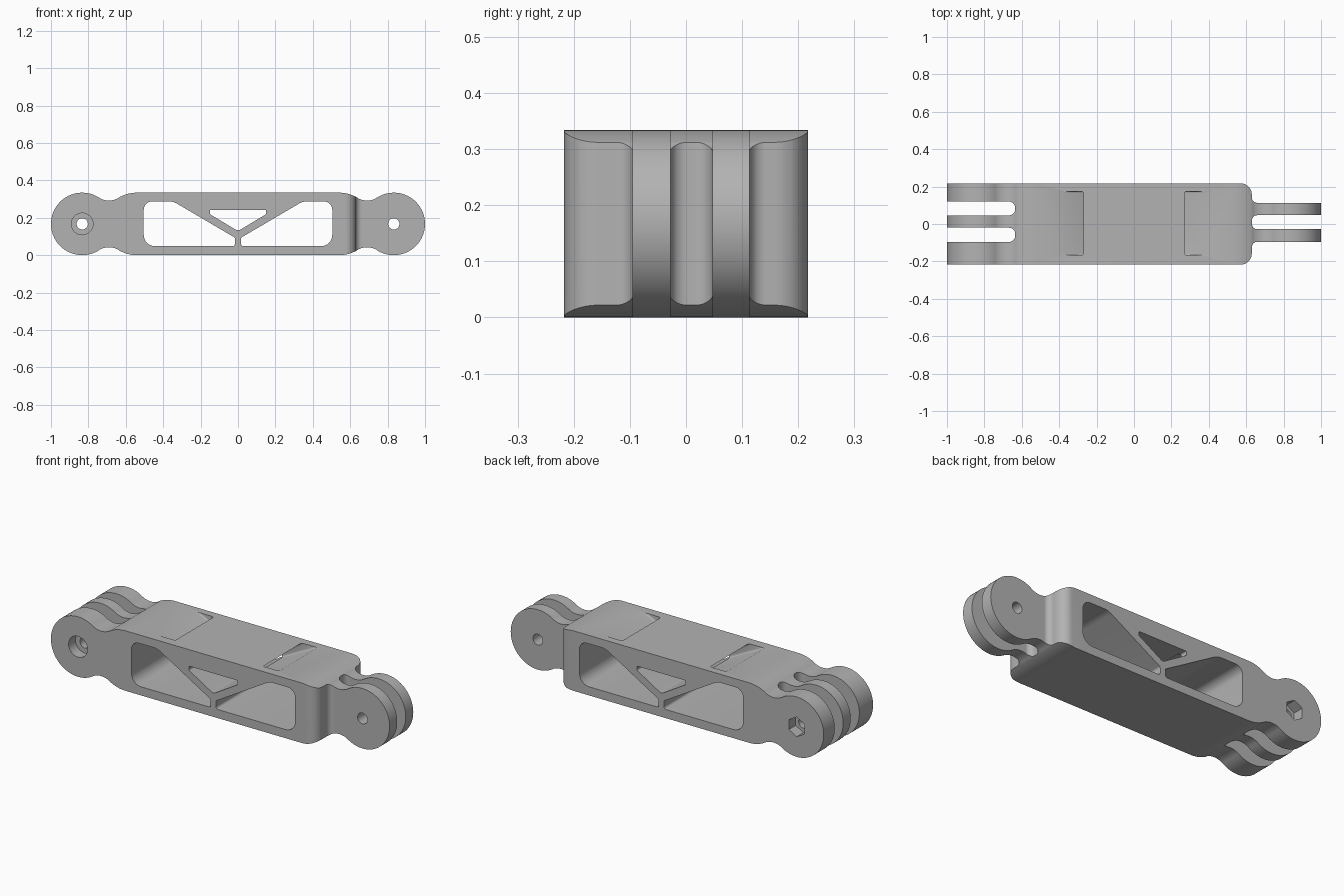
import bpy, bmesh, math
from mathutils import Vector

cube = bpy.data.objects.get("Cube")
if cube:
    bpy.data.objects.remove(cube, do_unlink=True)

MID = 0.167      # height of the bolt axis
PIVOT = 0.833    # distance of each bolt axis from the centre
HALF = 0.217     # half of the body width

grey = bpy.data.materials.new("grey plastic")
grey.use_nodes = True
grey.diffuse_color = (0.45, 0.45, 0.45, 1)
grey.node_tree.nodes["Principled BSDF"].inputs["Base Color"].default_value = (0.45, 0.45, 0.45, 1)


def arc(cx, cz, r, a0, a1, n):
    """Points on an arc, angles in radians."""
    return [(cx + r * math.cos(a0 + (a1 - a0) * i / n),
             cz + r * math.sin(a0 + (a1 - a0) * i / n)) for i in range(n + 1)]


def rounded(corners, n=8):
    """Polygon from (x, y, radius) corners, each rounded with a tangent arc."""
    out = []
    for i, (x, y, r) in enumerate(corners):
        p = Vector((x, y))
        if r == 0:
            out.append((x, y))
            continue
        u = (Vector(corners[i - 1][:2]) - p).normalized()
        v = (Vector(corners[(i + 1) % len(corners)][:2]) - p).normalized()
        half = math.acos(u.dot(v)) / 2
        c = p + (u + v).normalized() * r / math.sin(half)
        a, b = p + u * r / math.tan(half) - c, p + v * r / math.tan(half) - c
        a0 = math.atan2(a.y, a.x)
        turn = (math.atan2(b.y, b.x) - a0 + math.pi) % (2 * math.pi) - math.pi
        out += arc(c.x, c.y, r, a0, a0 + turn, n)
    return out


def prism(name, outline, lo, hi, axis="y", bevel=0):
    """Closed prism along y (outline in x, z) or along z (outline in x, y)."""
    bm = bmesh.new()
    place = (lambda a, b, t: (a, t, b)) if axis == "y" else (lambda a, b, t: (a, b, t))
    low, high = [[bm.verts.new(place(a, b, t)) for a, b in outline] for t in (lo, hi)]
    bm.faces.new(low[::-1])
    bm.faces.new(high)
    for i in range(len(outline)):
        bm.faces.new((low[i - 1], low[i], high[i], high[i - 1]))
    bm.normal_update()
    if bm.calc_volume(signed=True) < 0:
        bmesh.ops.reverse_faces(bm, faces=bm.faces[:])
    if bevel:
        rim = [e for e in bm.edges if abs(e.verts[0].co.y - e.verts[1].co.y) < 1e-5]
        bmesh.ops.bevel(bm, geom=rim, offset=bevel, segments=4, profile=0.5, affect="EDGES")
    mesh = bpy.data.meshes.new(name)
    bm.to_mesh(mesh)
    bm.free()
    mesh.materials.append(grey)
    obj = bpy.data.objects.new(name, mesh)
    bpy.context.collection.objects.link(obj)
    return obj


def carve(obj, cutter, operation="DIFFERENCE"):
    """Apply one boolean with the first solver that gives a solid, then drop the cutter."""
    cutter.hide_render = True
    mod = obj.modifiers.new("carve", "BOOLEAN")
    mod.operation = operation
    mod.object = cutter
    for solver in ("EXACT", "MANIFOLD", "FLOAT"):
        mod.solver = solver
        graph = bpy.context.evaluated_depsgraph_get()
        carved = bpy.data.meshes.new_from_object(obj.evaluated_get(graph))
        if len(carved.polygons) > 0:
            obj.data = carved
            break
    obj.modifiers.clear()
    bpy.data.objects.remove(cutter, do_unlink=True)


def flip(points):
    return [(-p[0],) + tuple(p[1:]) for p in reversed(points)]


# Side profile: round ends, pinched necks and a flat-sided body
neck_x, neck_z, neck_r = 0.69, 0.392, 0.1
body_x, body_r = 0.54, 0.195
end_angle = math.atan2(neck_z - MID, neck_x - PIVOT)
rise = math.atan2(neck_z - (2 * MID - body_r), neck_x - body_x)
quarter = arc(PIVOT, MID, MID, 0, end_angle, 28)
quarter += arc(neck_x, neck_z, neck_r, end_angle - math.pi, rise - math.pi, 14)[1:]
quarter += arc(body_x, 2 * MID - body_r, body_r, rise, math.pi / 2, 10)[1:]
top = quarter + flip(quarter)
profile = top + [(x, 2 * MID - z) for x, z in reversed(top[1:-1])]
link_arm = prism("link_arm", profile, -HALF, HALF)

# Plan outline: two tongues at one end, three prongs at the other
# (its sides lie just outside the profile so no faces coincide)
END, SHOULDER, SLOT, SIDE = 1.05, 0.63, -0.635, HALF + 0.0002
plan = [(SHOULDER, -SIDE, 0.06)]
for y0, y1 in ((-0.095, -0.028), (0.047, 0.113)):
    plan += [(SHOULDER, y0, 0.03), (END, y0, 0), (END, y1, 0), (SHOULDER, y1, 0.03)]
plan += [(SHOULDER, SIDE, 0.06), (-END, SIDE, 0)]
for y0, y1 in ((0.12, 0.046), (-0.02, -0.096)):
    plan += [(-END, y0, 0), (SLOT, y0, 0.034), (SLOT, y1, 0.034), (-END, y1, 0)]
plan += [(-END, -SIDE, 0)]
carve(link_arm, prism("plan_cutter", rounded(plan), -0.1, 0.5, "z"), "INTERSECT")

# Windows, centre triangle and strap tunnels
window = [(0.504, 0.048, 0.06), (0.504, 0.287, 0.045), (0.346, 0.287, 0.09),
          (0.016, 0.093, 0.014), (0.016, 0.048, 0.014)]
triangle = [(-0.15, 0.242, 0.006), (0.15, 0.242, 0.006), (0.15, 0.219, 0.008),
            (0, 0.129, 0.025), (-0.15, 0.219, 0.008)]
tunnel = [(0.468, 0.385), (0.13, 0.211), (0.13, 0.238), (0.345, 0.385)]
carve(link_arm, prism("triangle_cutter", rounded(triangle), -0.3, 0.3))
for side in (list, flip):
    carve(link_arm, prism("window_cutter", rounded(side(window)), -0.3, 0.3))
    carve(link_arm, prism("strap_cutter", side(tunnel), -0.166, 0.174, bevel=0.008))

# Bolt holes, round bolt-head recess in front and hexagonal nut recess behind
for x in (-PIVOT, PIVOT):
    carve(link_arm, prism("bolt_cutter", arc(x, MID, 0.03, 0, math.tau, 32)[:-1], -0.3, 0.3))
head = arc(-PIVOT, MID, 0.058, 0, math.tau, 40)[:-1]
carve(link_arm, prism("head_cutter", head, -0.3, -0.157))
start = math.pi / 6
nut = arc(-PIVOT, MID, 0.055, start, start + math.tau, 6)[:-1]
carve(link_arm, prism("nut_cutter", nut, 0.157, 0.3))

# Smooth the curved walls and keep the rims crisp
bpy.ops.object.select_all(action="DESELECT")
link_arm.select_set(True)
bpy.context.view_layer.objects.active = link_arm
bpy.ops.object.shade_smooth_by_angle(angle=math.radians(30))
